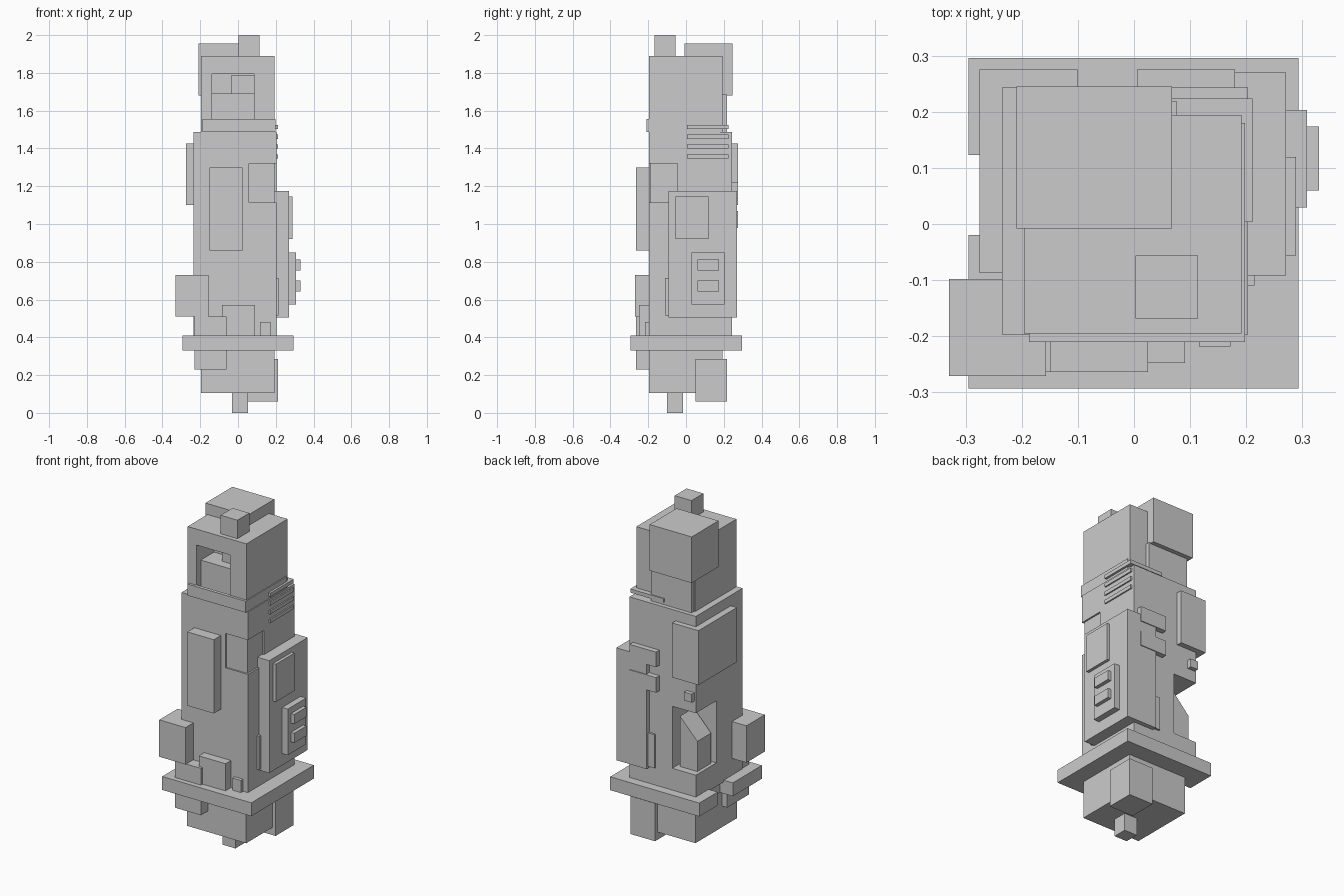
import bpy, bmesh
from mathutils import Vector

if "Cube" in bpy.data.objects:
    bpy.data.objects.remove(bpy.data.objects["Cube"])


def box(name, x, y, z):
    """Axis-aligned box from (min, max) ranges."""
    bm = bmesh.new()
    bmesh.ops.create_cube(bm, size=1)
    for v in bm.verts:
        v.co = Vector([(r[0] + r[1]) / 2 + c * (r[1] - r[0])
                       for r, c in zip((x, y, z), v.co)])
    me = bpy.data.meshes.new(name)
    bm.to_mesh(me)
    bm.free()
    ob = bpy.data.objects.new(name, me)
    bpy.context.collection.objects.link(ob)
    return ob


def cut(target, x, y, z):
    """Carve a box out of the target."""
    cutter = box("cutter", x, y, z)
    cutter.hide_render = True
    mod = target.modifiers.new("cut", 'BOOLEAN')
    mod.operation = 'DIFFERENCE'
    mod.solver = 'EXACT'
    mod.object = cutter
    bpy.context.view_layer.objects.active = target
    bpy.ops.object.modifier_apply(modifier=mod.name)
    bpy.data.objects.remove(cutter)


# Main tower: open bay at the back left corner, shallow notch at front right
body = box("tower_body", (-.235, .203), (-.197, .243), (.4, 1.487))
cut(body, (-.4, -.08), (.05, .4), (.54, .91))
cut(body, (.057, .3), (-.3, -.045), (1.115, 1.32))
box("corner_inset", (.03, .193), (-.188, -.02), (1.1, 1.33))

# Machine inside the bay, with a sloping top
core = box("bay_machine", (-.215, -.1), (.07, .2), (.52, .84))
for v in core.data.vertices:
    if v.co.z > .8 and v.co.x < -.2:
        v.co.z = .72

# Flange with a gap on the left, and the foot below it
flange = box("flange", (-.295, .293), (-.293, .296), (.33, .41))
cut(flange, (-.4, -.21), (-.02, .123), (.2, .6))
box("foot_block", (-.197, .192), (-.197, .192), (.105, .35))
box("foot_side_block", (.052, .213), (.05, .218), (.06, .285))
box("foot_peg", (-.032, .053), (-.1, -.015), (0, .12))

# Head with a front window and stepped interior
head = box("head", (-.196, .192), (-.195, .194), (1.48, 1.89))
cut(head, (-.137, .085), (-.3, -.03), (1.53, 1.795))
box("window_ledge", (-.137, .085), (-.155, -.02), (1.49, 1.69))
box("window_upper_block", (-.035, .085), (-.1, -.02), (1.68, 1.79))
box("collar_front", (-.187, .198), (-.21, -.19), (1.487, 1.555))
box("collar_right", (.18, .198), (-.2, .18), (1.487, 1.555))
box("head_back_block", (-.209, .068), (-.008, .245), (1.68, 1.955))
box("head_back_plate", (-.19, .077), (.15, .218), (1.48, 1.685))
box("top_cube", (.003, .114), (-.168, -.056), (1.88, 2))

# Vent slats on the upper right
for i in range(4):
    z = 1.347 + i * .052
    box("vent_slat", (-.01, .211), (.004, .224), (z, z + .022))

# Right side panel with screen and buttons
box("side_panel", (.072, .271), (-.092, .27), (.505, 1.175))
box("side_screen", (.26, .289), (-.056, .119), (.92, 1.145))
box("button_plate", (.26, .308), (.029, .203), (.575, .85))
for z in (.643, .755):
    box("button", (.3, .33), (.06, .174), (z, z + .057))
box("side_inner_block", (.03, .215), (-.11, .255), (.515, .715))

# Boxes on the front
box("front_panel", (-.15, .025), (-.264, -.18), (.86, 1.3))
box("front_low_block", (-.23, -.06), (-.264, -.06), (.23, .51))
box("front_mid_block", (-.085, .091), (-.248, -.18), (.4, .572))
box("front_small_block", (.116, .172), (-.218, -.18), (.4, .482))

# Boxes on the left and back
box("left_front_box", (-.33, -.157), (-.271, -.098), (.51, .73))
box("corner_panel", (-.275, -.101), (-.087, .275), (1.1, 1.425))
for z in (.98, 1.132):
    box("back_bracket", (.005, .18), (.2, .275), (z, z + .09))
box("back_knob", (-.225, -.175), (.22, .268), (.98, 1.03))
